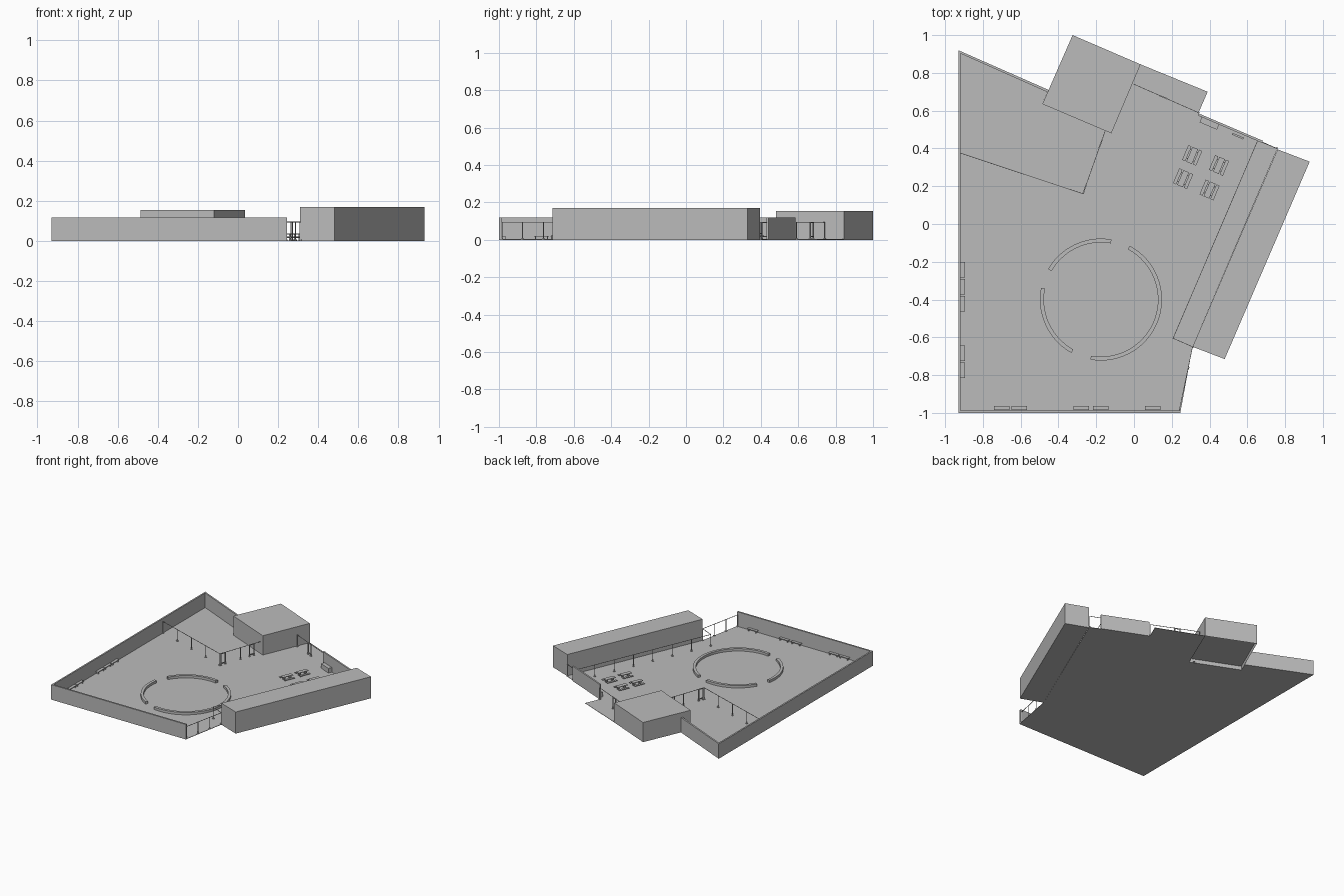
import bpy, bmesh, math
from mathutils import Vector, Matrix

cube = bpy.data.objects.get("Cube")
if cube:
    bpy.data.objects.remove(cube, do_unlink=True)

grey = bpy.data.materials.new("plain grey")
grey.use_nodes = True
COLOUR = (0.5, 0.5, 0.5, 1)
grey.diffuse_color = COLOUR
grey.node_tree.nodes["Principled BSDF"].inputs["Base Color"].default_value = COLOUR

TILT = math.atan2(-0.39, 0.92)      # angle of the slanted buildings


def finish(name, bm):
    bmesh.ops.recalc_face_normals(bm, faces=bm.faces)
    mesh = bpy.data.meshes.new(name)
    bm.to_mesh(mesh)
    bm.free()
    mesh.materials.append(grey)
    obj = bpy.data.objects.new(name, mesh)
    bpy.context.collection.objects.link(obj)
    return obj


def add_prism(bm, outline, z0, z1):
    base = bm.faces.new([bm.verts.new((x, y, z0)) for x, y in outline])
    top = bmesh.ops.extrude_face_region(bm, geom=[base])["geom"]
    verts = [v for v in top if isinstance(v, bmesh.types.BMVert)]
    bmesh.ops.translate(bm, verts=verts, vec=(0, 0, z1 - z0))
    return base


def add_box(bm, centre, size, angle=0):
    mat = Matrix.Translation(centre) @ Matrix.Rotation(angle, 4, 'Z') @ Matrix.Diagonal((*size, 1))
    bmesh.ops.create_cube(bm, size=1, matrix=mat)


def add_wall(bm, a, b, thick, z0, z1):
    a, b = Vector(a), Vector(b)
    d, m = b - a, (a + b) / 2
    add_box(bm, (m.x, m.y, (z0 + z1) / 2), (d.length, thick, z1 - z0), math.atan2(d.y, d.x))


def prism(name, outline, z0, z1):
    bm = bmesh.new()
    add_prism(bm, outline, z0, z1)
    return finish(name, bm)


# Ground with a notch around the square building
prism("ground", [(-.93, -1), (.245, -1), (.31, -.65), (.76, .40), (.34, .585), (.39, .70),
                 (.035, .845), (-.12, .48), (-.485, .635), (-.453, .71), (-.93, .92)], 0, .003)

# Buildings
prism("long_building", [(.93, .33), (.76, .395), (.31, -.65), (.48, -.715)], 0, .17)
bm = bmesh.new()
base = add_prism(bm, [(-.325, 1), (.035, .845), (-.12, .48), (-.485, .635)], 0, .155)
bmesh.ops.inset_region(bm, faces=[base], thickness=.003)
bmesh.ops.translate(bm, verts=list(base.verts), vec=(0, 0, .03))
finish("square_building", bm)

# Boundary walls
WALL = .118
prism("boundary_wall", [(-.93, -1), (.245, -1), (.245, -.987), (-.918, -.987),
                        (-.918, .902), (-.458, .698), (-.453, .71), (-.93, .92)], 0, WALL)
bm = bmesh.new()
add_wall(bm, (.34, .58), (.68, .435), .012, 0, WALL)
finish("back_wall", bm)


# Fences: top rail, slim posts with foot plates
RAIL = .096


def add_post(bm, p, thick=.004):
    add_box(bm, (p.x, p.y, RAIL / 2), (thick, thick, RAIL), TILT)
    add_box(bm, (p.x, p.y, .005), (.012, .012, .005), TILT)


def fence(name, points, spacing=.16):
    bm = bmesh.new()
    for a, b in zip(points, points[1:]):
        a, b = Vector(a), Vector(b)
        add_wall(bm, a, b, .003, RAIL - .003, RAIL)
        n = max(1, round((b - a).length / spacing))
        for i in range(n + 1):
            add_post(bm, a.lerp(b, i / n))
    return finish(name, bm)


def gate(name, a, b, t, width=.04):
    bm = bmesh.new()
    a, b = Vector(a), Vector(b)
    p = a.lerp(b, t)
    q = p + (b - a).normalized() * width
    for end in (p, q):
        add_post(bm, end, .007)
    for z in (.02, RAIL):
        add_wall(bm, p, q, .006, z - .006, z)
    return finish(name, bm)


yard = [(-.918, .375), (-.27, .16), (-.15, .50)]
entry = [(0, .74), (.34, .59)]
fence("yard_fence", yard)
fence("entry_fence", entry)
fence("building_fence", [(.755, .40), (.655, .442), (.207, -.605), (.31, -.65)])
fence("front_fence", [(.31, -.65), (.24, -.985)], .12)
gate("yard_gate_front", yard[1], yard[2], .02)
gate("yard_gate_back", yard[1], yard[2], .72)
gate("entry_gate", *entry, .4)

# Ring of curved seats
CENTRE = Vector((-.175, -.40))


def ring_point(r, deg):
    a = math.radians(deg)
    return (CENTRE.x + r * math.cos(a), CENTRE.y + r * math.sin(a))


for i, (start, end) in enumerate([(80, 150), (169, 241), (260, 422)]):
    n = (end - start) // 5
    angles = [start + (end - start) * k / n for k in range(n + 1)]
    outline = [ring_point(.323, a) for a in angles] + [ring_point(.302, a) for a in reversed(angles)]
    prism(f"curved_seat_{i + 1}", outline, 0, .022)


# Benches along the walls
def bench(name, x, y, angle):
    bm = bmesh.new()
    add_box(bm, (0, 0, .019), (.082, .022, .004))
    for side in (-1, 1):
        add_box(bm, (side * .032, 0, .01), (.005, .018, .016))
    bm.transform(Matrix.Translation((x, y, 0)) @ Matrix.Rotation(angle, 4, 'Z'))
    return finish(name, bm)


for i, y in enumerate([-.243, -.333, -.423, -.683, -.773]):
    bench(f"side_bench_{i + 1}", -.907, y, math.pi / 2)
for i, x in enumerate([-.70, -.608, -.28, -.175, .10]):
    bench(f"front_bench_{i + 1}", x, -.975, 0)

# Picnic tables with a bench on each side
for i, (x, y) in enumerate([(.308, .363), (.45, .31), (.26, .24), (.40, .18)]):
    bm = bmesh.new()
    add_box(bm, (0, 0, .034), (.032, .085, .004))
    for side in (-1, 1):
        add_box(bm, (side * .031, 0, .02), (.018, .085, .004))
        add_box(bm, (0, side * .025, .017), (.074, .004, .004))
        for leg in (-1, 1):
            add_box(bm, (leg * .014, side * .025, .018), (.005, .004, .03))
    bm.transform(Matrix.Translation((x, y, 0)) @ Matrix.Rotation(TILT, 4, 'Z'))
    finish(f"picnic_table_{i + 1}", bm)

# Counter and rack by the back wall
bm = bmesh.new()
add_box(bm, (.40, .535, .02), (.10, .035, .038), TILT)
finish("counter", bm)
bm = bmesh.new()
add_box(bm, (.55, .465, .022), (.065, .01, .004), TILT)
for k in (-1, 0, 1):
    add_box(bm, (.55 + k * .027, .465 - k * .0115, .011), (.004, .008, .02), TILT)
finish("rack", bm)
